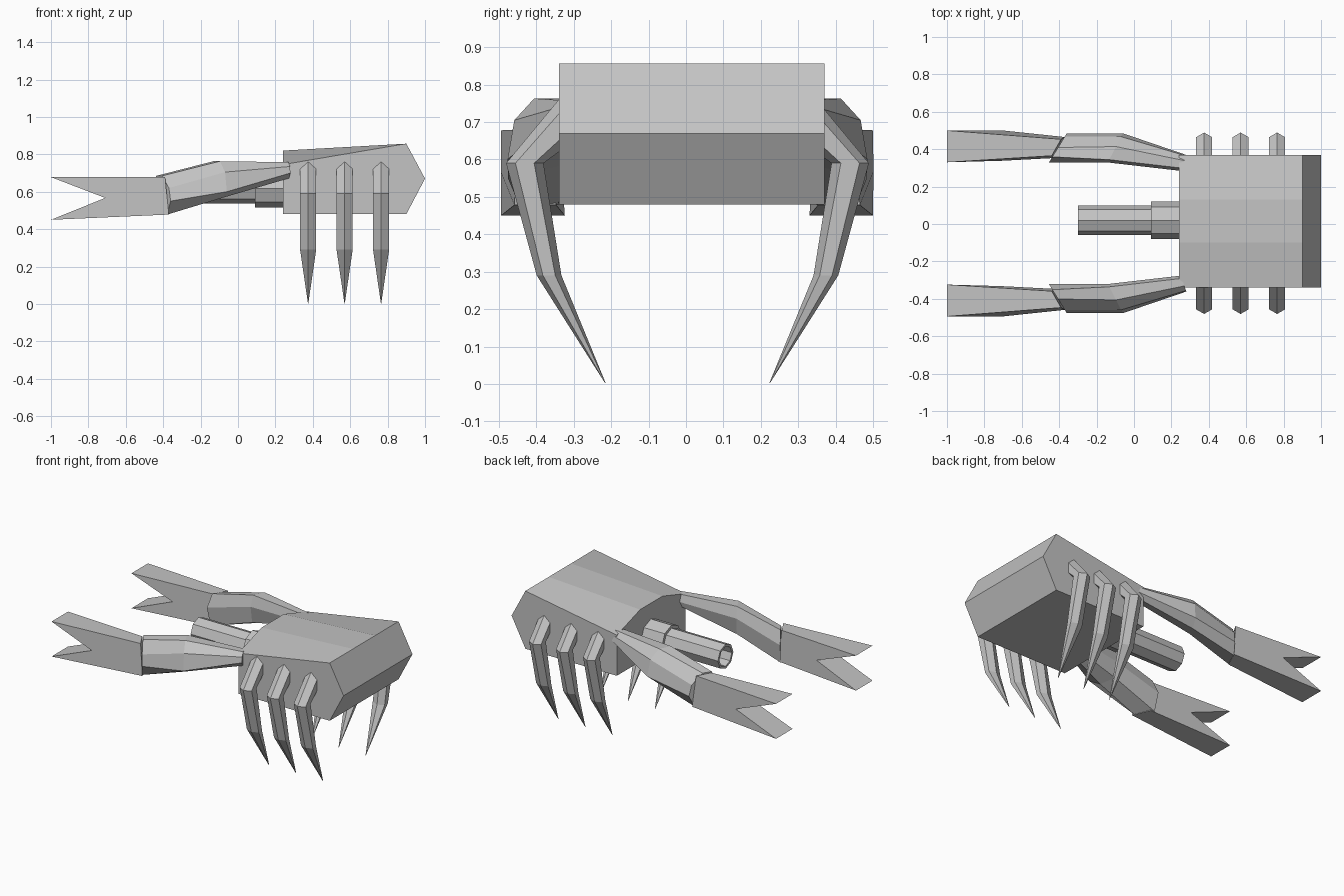
import bpy, bmesh, math

if "Cube" in bpy.data.objects:
    bpy.data.objects.remove(bpy.data.objects["Cube"])

grey = bpy.data.materials.new("shell grey")
grey.diffuse_color = (0.55, 0.55, 0.55, 1)
grey.use_nodes = True
grey.node_tree.nodes["Principled BSDF"].inputs["Base Color"].default_value = grey.diffuse_color
MID = 0.004  # the limbs mirror about this y


def finish(name, bm):
    bmesh.ops.remove_doubles(bm, verts=bm.verts, dist=1e-5)
    bmesh.ops.recalc_face_normals(bm, faces=bm.faces)
    mesh = bpy.data.meshes.new(name)
    bm.to_mesh(mesh)
    bm.free()
    mesh.materials.append(grey)
    obj = bpy.data.objects.new(name, mesh)
    bpy.context.collection.objects.link(obj)
    return obj


def loft(name, rings, side=1, mid=0.0, cap_end=True):
    """Skin a list of equal-length rings, optionally flipped across y."""
    bm = bmesh.new()
    loops = [[bm.verts.new((x, mid + side * y, z)) for x, y, z in r] for r in rings]
    n = len(rings[0])
    for a, b in zip(loops, loops[1:]):
        for i in range(n):
            j = (i + 1) % n
            bm.faces.new((a[i], a[j], b[j], b[i]))
    bm.faces.new(loops[0])
    if cap_end:
        bm.faces.new(loops[-1])
    return finish(name, bm)


# Body: wedge-backed box whose front top edge is arched
Y = (-0.34, -0.10, 0.13, 0.37)
bm = bmesh.new()
cols = []
for y, front in zip(Y, (0.745, 0.82, 0.82, 0.745)):
    prof = [(0.24, 0.48), (0.9, 0.48), (1.0, 0.67), (0.9, 0.857), (0.24, front)]
    cols.append([bm.verts.new((x, y, z)) for x, z in prof])
for a, b in zip(cols, cols[1:]):
    for i in range(5):
        j = (i + 1) % 5
        bm.faces.new((a[i], a[j], b[j], b[i]))
bm.faces.new(cols[0])
bm.faces.new(cols[-1])
finish("body", bm)


# Snout: two octagonal tubes, the front one hollow
def octagon(x, r):
    return [(x, 0.02 + r * math.cos(k * math.pi / 4), 0.617 + r * math.sin(k * math.pi / 4))
            for k in range(8)]


loft("snout_base", [octagon(0.26, 0.1), octagon(0.09, 0.1)])
loft("snout_tube", [octagon(0.1, 0.08), octagon(-0.3, 0.08),
                    octagon(-0.3, 0.064), octagon(0.05, 0.064)])


# Legs: hexagonal section, bent at knee and shin, ending in a point
def hexagon(x, y, z, w, dy, dz):
    return [(x + sx * w, y + k * dy, z + k * dz) for sx, k in
            ((0, 1), (1, 0.5), (1, -0.5), (0, -1), (-1, -0.5), (-1, 0.5))]


# Arm sections given as (y, z), inner top first, going outwards and round
SHOULDER = [(0.295, 0.758), (0.335, 0.758), (0.36, 0.735), (0.365, 0.70),
            (0.345, 0.672), (0.305, 0.675), (0.28, 0.715)]
ELBOW = [(0.34, 0.763), (0.41, 0.763), (0.463, 0.705), (0.481, 0.60),
         (0.42, 0.565), (0.335, 0.585), (0.325, 0.69)]
WRIST = [(0.355, 0.685), (0.405, 0.685), (0.465, 0.62), (0.48, 0.55),
         (0.45, 0.478), (0.345, 0.478), (0.325, 0.60)]


def arm_ring(section, x_in, x_out):
    lo, hi = min(p[0] for p in section), max(p[0] for p in section)
    return [(x_in + (x_out - x_in) * (y - lo) / (hi - lo), y, z) for y, z in section]


for tag, s in (("back", 1), ("front", -1)):
    for n, x in enumerate((0.375, 0.57, 0.765)):
        loft(f"{tag}_leg_{n + 1}", [hexagon(x, 0.325, 0.705, 0.043, 0.015, 0.06),
                                    hexagon(x, 0.435, 0.59, 0.043, 0.05, 0),
                                    hexagon(x, 0.37, 0.29, 0.043, 0.033, 0),
                                    hexagon(x, 0.22, 0.003, 0.001, 0.001, 0)], s, MID)
    loft(f"{tag}_arm", [arm_ring(SHOULDER, 0.25, 0.28), arm_ring(ELBOW, -0.14, -0.06),
                        arm_ring(WRIST, -0.455, -0.36)], s, MID)
    # Claw: forked wedge, spreading sideways towards the tips
    inner = [(-0.44, 0.362, 0.68), (-1, 0.327, 0.678), (-0.71, 0.335, 0.567),
             (-1, 0.327, 0.45), (-0.42, 0.35, 0.478)]
    outer = [(-0.39, 0.45, 0.68), (-1, 0.497, 0.678), (-0.71, 0.498, 0.567),
             (-1, 0.497, 0.45), (-0.37, 0.462, 0.478)]
    loft(f"{tag}_claw", [inner, outer], s, MID - 0.001)
